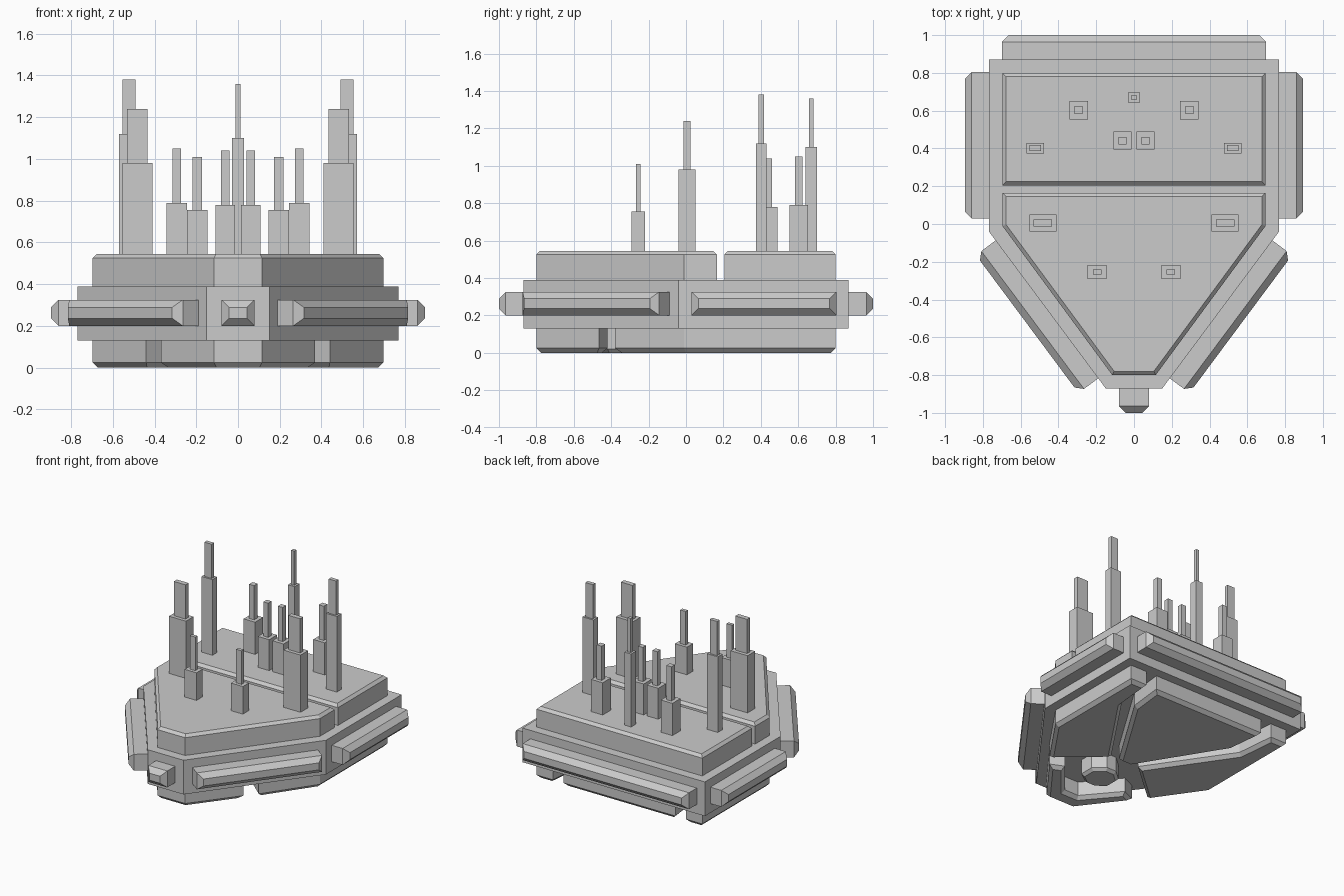
import bpy, bmesh
from math import atan2
from mathutils import Matrix, Vector

if "Cube" in bpy.data.objects:
    bpy.data.objects.remove(bpy.data.objects["Cube"])


def plate(name, pts, height, chamfer=0.0, matrix=Matrix()):
    """Extrude an outline along local z, chamfering the rim of the far face."""
    bm = bmesh.new()
    face = bm.faces.new([bm.verts.new((x, y, 0)) for x, y in pts])
    face.normal_update()
    if face.normal.z < 0:
        face.normal_flip()
    base = bm.faces.new([bm.verts.new((x, y, 0)) for x, y in pts])
    base.normal_update()
    if base.normal.z > 0:
        base.normal_flip()
    bm.faces.remove(base)
    out = bmesh.ops.extrude_face_region(bm, geom=[face], use_keep_orig=True)
    verts = [g for g in out['geom'] if isinstance(g, bmesh.types.BMVert)]
    cap = next(g for g in out['geom'] if isinstance(g, bmesh.types.BMFace))
    bmesh.ops.translate(bm, verts=verts, vec=(0, 0, height - chamfer))
    if chamfer:
        bm.normal_update()
        bmesh.ops.inset_region(bm, faces=[cap], thickness=chamfer, use_even_offset=True)
        bmesh.ops.translate(bm, verts=list(cap.verts), vec=(0, 0, chamfer))
    loose = [v for v in bm.verts if not v.link_faces]
    bmesh.ops.delete(bm, geom=loose, context='VERTS')
    bm.transform(matrix)
    bmesh.ops.recalc_face_normals(bm, faces=bm.faces[:])
    me = bpy.data.meshes.new(name)
    bm.to_mesh(me)
    bm.free()
    ob = bpy.data.objects.new(name, me)
    bpy.context.collection.objects.link(ob)
    return ob


def at(z):
    return Matrix.Translation((0, 0, z))


def sym(half):
    """Complete a right-hand outline with its mirror image."""
    return half + [(-x, y) for x, y in reversed(half)]


def rect(w, d):
    return [(-w / 2, -d / 2), (w / 2, -d / 2), (w / 2, d / 2), (-w / 2, d / 2)]


def box(name, cx, cy, w, d, z0, z1):
    plate(name, rect(w, d), z1 - z0, 0, Matrix.Translation((cx, cy, z0)))


# Main hull slab
plate("hull_slab", sym([(0.15, -0.87), (0.768, -0.04), (0.768, 0.87)]), 0.26, 0, at(0.13))

# Upper decks, split by a narrow channel
plate("front_deck", sym([(0.115, -0.80), (0.697, -0.01), (0.697, 0.165)]), 0.155, 0.02, at(0.39))
plate("rear_deck", sym([(0.697, 0.205), (0.697, 0.80)]), 0.155, 0.02, at(0.39))

# Underside plates, chamfered downward
DOWN = at(0.13) @ Matrix.Diagonal((1, 1, -1, 1))
plate("under_rear_plate",
      sym([(0.05, -0.10), (0.44, 0.53), (0.47, 0.80)]), 0.13, 0.025, DOWN)
plate("under_front_plate",
      sym([(0.115, -0.80), (0.37, -0.465), (0.27, -0.42), (0.06, -0.67)]), 0.13, 0.025, DOWN)
plate("under_centre_block",
      sym([(0.04, -0.48), (0.12, -0.42), (0.12, -0.31), (0.04, -0.24)]), 0.13, 0.02, DOWN)
side = [(0.44, -0.38), (0.697, -0.01), (0.697, 0.80), (0.56, 0.80), (0.53, 0.50), (0.12, -0.10)]
for label, s in (("right", 1), ("left", -1)):
    plate(f"under_{label}_plate", [(s * x, y) for x, y in side], 0.13, 0.025, DOWN)


# Bumper bars around the hull rim
def bar(name, centre, outward, length):
    n = Vector((*outward, 0)).normalized()
    up = Vector((0, 0, 1))
    rot = Matrix((up.cross(n), up, n)).transposed().to_4x4()
    m = Matrix.Translation((*centre, 0.263)) @ rot
    plate(name, rect(length, 0.125), 0.13, 0.036, m)


bar("front_bar", (0, -0.87), (0, -1), 0.16)
bar("rear_bar", (0, 0.87), (0, 1), 1.40)
for label, s in (("right", 1), ("left", -1)):
    bar(f"{label}_side_bar", (s * 0.766, 0.417), (s, 0), 0.775)
    bar(f"{label}_diagonal_bar", (s * 0.461, -0.452), (s * 0.83, -0.618), 0.91)

# Two-tier towers: x, y, lower (w, d, top), upper (w, d, top)
TOWERS = [
    (0.482, 0.006, (0.143, 0.09, 0.98), (0.098, 0.037, 1.24)),
    (0.523, 0.402, (0.092, 0.056, 1.12), (0.062, 0.030, 1.38)),
    (0.293, 0.603, (0.097, 0.097, 0.79), (0.042, 0.042, 1.05)),
    (0.061, 0.441, (0.095, 0.095, 0.78), (0.040, 0.040, 1.04)),
    (0.195, -0.255, (0.100, 0.074, 0.755), (0.046, 0.026, 1.01)),
    (0.0, 0.67, (0.056, 0.060, 1.10), (0.026, 0.026, 1.36)),
]
for i, (x, y, low, high) in enumerate(TOWERS, 1):
    for s in ((1, -1) if x else (1,)):
        tag = f"{i}_{'right' if s > 0 else 'left'}" if x else f"{i}_centre"
        box(f"tower_base_{tag}", s * x, y, low[0], low[1], 0.54, low[2])
        box(f"tower_spire_{tag}", s * x, y, high[0], high[1], low[2], high[2])
